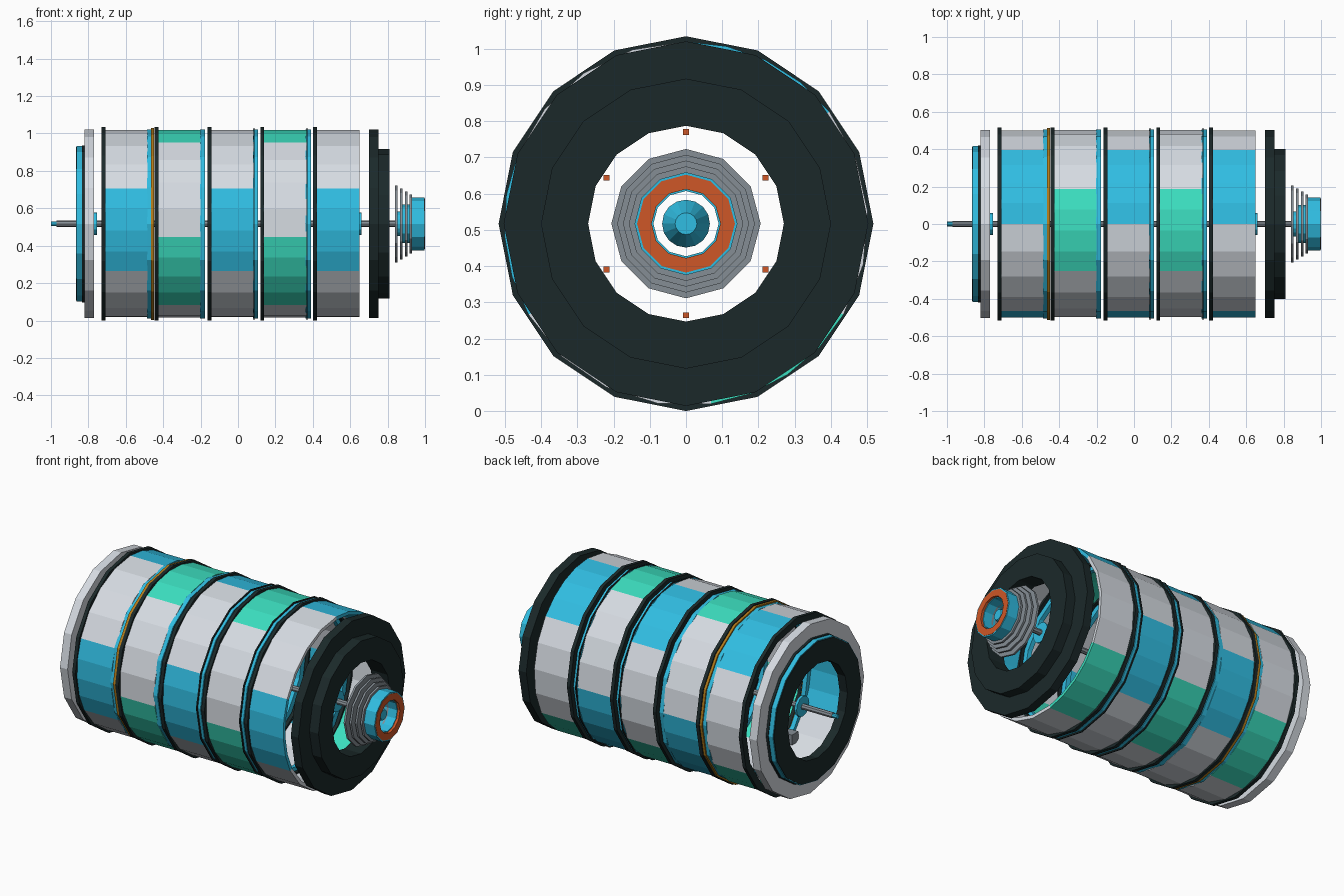
import bpy, bmesh, math

if "Cube" in bpy.data.objects:
    bpy.data.objects.remove(bpy.data.objects["Cube"])

C = 0.517  # height of the long axis


def mat(name, r, g, b):
    m = bpy.data.materials.new(name)
    m.diffuse_color = (r, g, b, 1)
    m.use_nodes = True
    m.node_tree.nodes["Principled BSDF"].inputs["Base Color"].default_value = m.diffuse_color
    return m


WHITE = mat("off_white", 0.67, 0.71, 0.76)
BLUE = mat("sky_blue", 0.03, 0.51, 0.76)
GREEN = mat("mint_green", 0.045, 0.74, 0.53)
DARK = mat("charcoal", 0.011, 0.022, 0.023)
GREY = mat("mid_grey", 0.235, 0.27, 0.30)
ORANGE = mat("burnt_orange", 0.62, 0.095, 0.02)
GOLD = mat("gold", 0.45, 0.20, 0.01)


def make(name, bm, material):
    bmesh.ops.remove_doubles(bm, verts=bm.verts, dist=1e-5)
    bmesh.ops.recalc_face_normals(bm, faces=bm.faces)
    me = bpy.data.meshes.new(name)
    bm.to_mesh(me)
    bm.free()
    me.materials.append(material)
    ob = bpy.data.objects.new(name, me)
    bpy.context.collection.objects.link(ob)
    return ob


def sweep(bm, profile, a0, a1, n):
    """Turn a closed (x, radius) profile about the long axis, from the top towards the front."""
    full = abs(a1 - a0) >= 360
    loops = []
    for i in range(n if full else n + 1):
        a = math.radians(a0 + (a1 - a0) * i / n)
        loops.append([bm.verts.new((x, -r * math.sin(a), C + r * math.cos(a))) for x, r in profile])
    k = len(profile)
    for i in range(n):
        p, q = loops[i], loops[(i + 1) % len(loops)]
        for j in range(k):
            bm.faces.new((p[j], p[(j + 1) % k], q[(j + 1) % k], q[j]))
    if not full:
        bm.faces.new(loops[0])
        bm.faces.new(loops[-1])


def lathe(name, profile, material, n=16):
    bm = bmesh.new()
    sweep(bm, profile, 0, 360, n)
    return make(name, bm, material)


def ring(name, x0, x1, r_out, r_in, material, n=16):
    return lathe(name, [(x0, r_in), (x0, r_out), (x1, r_out), (x1, r_in)], material, n)


def panel(name, x0, x1, start, width, material):
    bm = bmesh.new()
    sweep(bm, [(x0, 0.482), (x0, 0.502), (x1, 0.502), (x1, 0.482)], start, start + width, 4)
    return make(name, bm, material)


def box(name, x, y, z, sx, sy, sz, material):
    bm = bmesh.new()
    bmesh.ops.create_cube(bm, size=1)
    for v in bm.verts:
        v.co = (x + v.co.x * sx, y + v.co.y * sy, z + v.co.z * sz)
    return make(name, bm, material)


# five drum segments: coloured and white panels in turn, each segment turned by 30 degrees,
# blue and green alternating along and around the drum
for i in range(5):
    xr = -0.72 + 0.283 * i
    x0, x1 = xr + 0.008, xr + 0.237
    off = 30 * (i % 2)
    for k, start in enumerate((-52, 188, 68)):
        panel(f"colour_panel_{i+1}_{k+1}", x0, x1, off + start, 52, GREEN if (i + k) % 2 else BLUE)
        panel(f"white_panel_{i+1}_{k+1}", x0, x1, off + start + 52, 68, WHITE)
    ring(f"dark_band_{i+1}", xr - 0.01, xr + 0.011, 0.517, 0.475, DARK)
    if i < 4:
        ring(f"blue_joint_{i+1}", x1 - 0.004, xr + 0.26, 0.505, 0.46, BLUE)
    if i in (2, 3):
        ring(f"thin_band_{i+1}", x1 - 0.001, x1 + 0.006, 0.513, 0.475, DARK)
ring("gold_band", -0.464, -0.449, 0.513, 0.475, GOLD)

# right end: stepped dark collar
ring("right_collar", 0.70, 0.75, 0.503, 0.27, DARK)
ring("right_collar_step", 0.75, 0.81, 0.40, 0.27, DARK)

# left end: white ring, dark annulus and blue rim
ring("left_white_ring", -0.82, -0.77, 0.503, 0.38, WHITE)
ring("left_dark_annulus", -0.867, -0.815, 0.411, 0.28, DARK)
ring("left_dark_rim", -0.835, -0.818, 0.42, 0.39, DARK)
ring("left_blue_rim", -0.863, -0.835, 0.416, 0.395, BLUE)

# axle, its tip and hubs
ring("axle", -0.97, 0.86, 0.017, 0, GREY, 8)
ring("axle_tip", -1.0, -0.965, 0.013, 0, BLUE, 8)
ring("left_hub", -0.77, -0.755, 0.06, 0, BLUE, 12)
ring("right_hub", 0.65, 0.66, 0.06, 0, BLUE, 12)

# nose: cooling fins, throat, ring, orange lip and inner cone
for k, (x, r) in enumerate([(0.84, 0.206), (0.867, 0.190), (0.893, 0.174), (0.917, 0.158)]):
    ring(f"nose_fin_{k+1}", x, x + 0.012, r, 0.09, GREY, 12)
ring("nose_throat", 0.868, 0.93, 0.102, 0.09, BLUE, 12)
ring("nose_ring", 0.929, 0.985, 0.142, 0.09, BLUE, 12)
ring("nose_rim", 0.98, 0.998, 0.142, 0.125, BLUE, 12)
ring("nose_lip", 0.98, 1.0, 0.135, 0.095, ORANGE, 12)
lathe("nose_cone", [(0.85, 0), (0.85, 0.066), (0.875, 0.066), (0.96, 0.03), (0.96, 0)], BLUE, 16)

# six small orange blocks inside the drum
for k in range(6):
    a = math.radians(60 * k)
    box(f"inner_block_{k+1}", 0, 0.253 * math.sin(a), C + 0.253 * math.cos(a),
        0.06, 0.016, 0.016, ORANGE)

# small fitting on the drum wall
box("wall_fitting", -0.5, -0.27, 0.16, 0.06, 0.06, 0.06, GREY)
